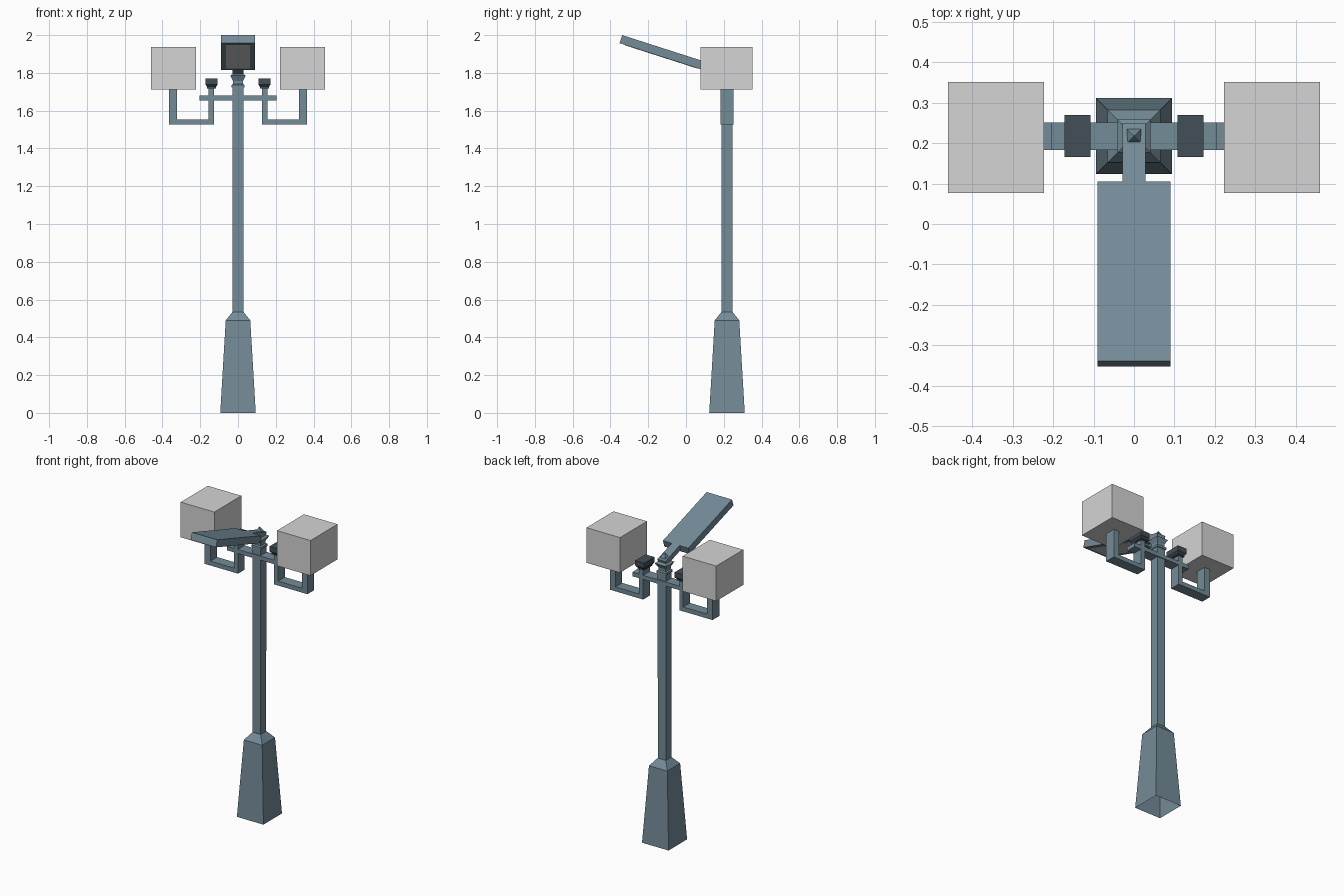
import bpy, bmesh, math
from mathutils import Vector

if "Cube" in bpy.data.objects:
    bpy.data.objects.remove(bpy.data.objects["Cube"])

CY = 0.217  # y of the pole axis


def material(name, rgb):
    m = bpy.data.materials.new(name)
    m.diffuse_color = (*rgb, 1)
    m.use_nodes = True
    m.node_tree.nodes["Principled BSDF"].inputs["Base Color"].default_value = m.diffuse_color
    return m


STEEL = material("blue_grey_steel", (0.175, 0.262, 0.312))
DARK = material("dark_steel", (0.055, 0.078, 0.095))
GLASS = material("pale_lamp_glass", (0.66, 0.66, 0.66))


def finish(name, bm, mat):
    bmesh.ops.recalc_face_normals(bm, faces=bm.faces)
    me = bpy.data.meshes.new(name)
    bm.to_mesh(me)
    bm.free()
    me.materials.append(mat)
    ob = bpy.data.objects.new(name, me)
    bpy.context.collection.objects.link(ob)
    return ob


def loft(name, sections, mat, cx=0.0, cy=CY, open_bottom=False):
    """Stack of rectangles (half x, half y, z) joined into a solid."""
    bm = bmesh.new()
    rings = []
    for hx, hy, z in sections:
        rings.append([bm.verts.new((cx + sx * hx, cy + sy * hy, z))
                      for sx, sy in ((-1, -1), (1, -1), (1, 1), (-1, 1))])
    for a, b in zip(rings, rings[1:]):
        for i in range(4):
            j = (i + 1) % 4
            bm.faces.new((a[i], a[j], b[j], b[i]))
    bm.faces.new(rings[-1])
    if not open_bottom:
        bm.faces.new(rings[0][::-1])
    return finish(name, bm, mat)


def box(name, x0, x1, y0, y1, z0, z1, mat):
    hx, hy = (x1 - x0) / 2, (y1 - y0) / 2
    return loft(name, [(hx, hy, z0), (hx, hy, z1)], mat, (x0 + x1) / 2, (y0 + y1) / 2)


def square(*pairs):
    return [(h, h, z) for h, z in pairs]


# Tapered foot, open underneath, and square pole
loft("foot", square((0.094, 0), (0.065, 0.49), (0.029, 0.535)), STEEL, open_bottom=True)
loft("pole", square((0.028, 0.53), (0.029, 1.725)), STEEL)

# Collar and pointed finial on the pole
loft("collar", square((0.034, 1.722), (0.034, 1.736), (0.026, 1.742), (0.026, 1.757),
                      (0.041, 1.785), (0.024, 1.797), (0.018, 1.815),
                      (0.016, 1.825), (0.001, 1.848)), STEEL)

# Cross arm
box("cross_arm", -0.205, 0.205, CY - 0.034, CY + 0.034, 1.655, 1.681, STEEL)

# U-shaped brackets, caps and lamps on both sides
for side, s in (("left", -1), ("right", 1)):
    # closed U outline extruded along y
    outline = [(0.128, 1.72), (0.128, 1.526), (0.364, 1.526), (0.364, 1.712),
               (0.324, 1.712), (0.324, 1.554), (0.156, 1.554), (0.156, 1.72)]
    bm = bmesh.new()
    f = bm.faces.new([bm.verts.new((s * x, CY - 0.034, z)) for x, z in outline])
    r = bmesh.ops.extrude_face_region(bm, geom=[f])
    bmesh.ops.translate(bm, vec=(0, 0.068, 0),
                        verts=[v for v in r["geom"] if isinstance(v, bmesh.types.BMVert)])
    if f.is_valid is False or len(bm.faces) < 10:  # keep the near face closed
        bmesh.ops.holes_fill(bm, edges=bm.edges)
    finish(side + "_bracket", bm, STEEL)

    loft(side + "_bracket_cap", [(0.024, 0.042, 1.718), (0.024, 0.042, 1.727),
                                 (0.032, 0.052, 1.738), (0.032, 0.052, 1.771)],
         DARK, cx=s * 0.14)
    loft(side + "_lamp", [(0.119, 0.137, 1.711), (0.119, 0.137, 1.936)],
         GLASS, cx=s * 0.341, cy=0.214)

# Tilted panel: local frame running from its raised front edge back to the pole
ANG = math.radians(17.8)
ORIGIN = Vector((0, -0.338, 2.0))
ALONG = Vector((0, math.cos(ANG), -math.sin(ANG)))
UP = Vector((0, math.sin(ANG), math.cos(ANG)))


def tilted_box(name, hx, a0, a1, d0, d1, mat):
    """Box from distance a0 to a1 along the slope and depth d0 to d1 below the top."""
    bm = bmesh.new()
    bmesh.ops.create_cube(bm, size=1)
    for v in bm.verts:
        a = a0 if v.co.y < 0 else a1
        d = d1 if v.co.z < 0 else d0
        v.co = ORIGIN + Vector((v.co.x * 2 * hx, 0, 0)) + ALONG * a - UP * d
    return finish(name, bm, mat)


tilted_box("tilted_panel", 0.09, 0, 0.465, 0, 0.045, STEEL)
tilted_box("panel_arm", 0.028, 0.46, 0.617, 0, 0.035, STEEL)
tilted_box("panel_light", 0.064, 0.03, 0.435, 0.043, 0.047, GLASS)
